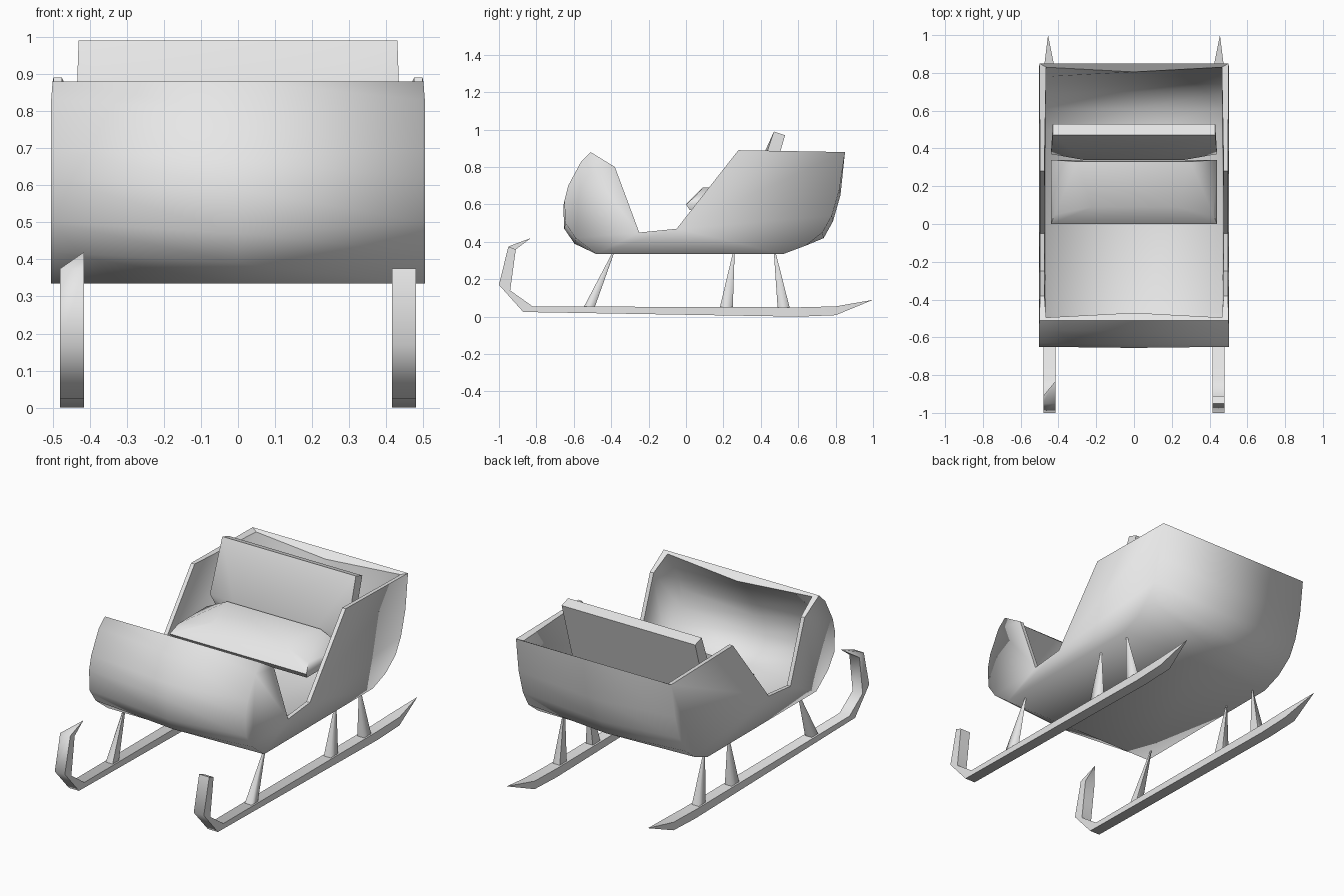
import bpy
import bmesh

cube = bpy.data.objects.get("Cube")
if cube:
    bpy.data.objects.remove(cube, do_unlink=True)

# One pale grey for every part
grey = bpy.data.materials.new("pale_grey")
grey.use_nodes = True
grey.diffuse_color = (0.8, 0.8, 0.8, 1)
grey.node_tree.nodes["Principled BSDF"].inputs["Base Color"].default_value = (0.8, 0.8, 0.8, 1)


def finish(bm, name, angle=None):
    """Turn a bmesh into a shaded object."""
    bmesh.ops.recalc_face_normals(bm, faces=bm.faces)
    mesh = bpy.data.meshes.new(name)
    bm.to_mesh(mesh)
    bm.free()
    mesh.materials.append(grey)
    obj = bpy.data.objects.new(name, mesh)
    bpy.context.collection.objects.link(obj)
    if angle:
        bpy.ops.object.select_all(action='DESELECT')
        obj.select_set(True)
        bpy.context.view_layer.objects.active = obj
        bpy.ops.object.shade_smooth_by_angle(angle=angle)
    return obj


def hull_of(name, points, angle, mirror=False):
    """Convex solid around a few points, optionally mirrored in x."""
    bm = bmesh.new()
    for x, y, z in points:
        bm.verts.new((x, y, z))
        if mirror:
            bm.verts.new((-x, y, z))
    result = bmesh.ops.convex_hull(bm, input=bm.verts)
    spare = [g for g in result["geom_interior"] if isinstance(g, bmesh.types.BMVert)]
    bmesh.ops.delete(bm, geom=spare, context='VERTS')
    return finish(bm, name, angle)


# Sleigh body: outer and inner profiles (y, z) from dash over floor to back
OUTER = [(-.51, .88), (-.56, .83), (-.63, .70), (-.65, .62), (-.645, .50), (-.59, .42),
         (-.48, .335), (.52, .335), (.64, .38), (.73, .45), (.78, .54), (.82, .68), (.85, .88)]
INNER = [(-.495, .87), (-.53, .81), (-.60, .69), (-.615, .62), (-.61, .52), (-.56, .44),
         (-.47, .365), (.50, .365), (.61, .40), (.69, .47), (.74, .56), (.78, .69), (.83, .87)]
RIM = [(.28, .89), (-.05, .47), (-.25, .45), (-.38, .80)]
N = len(OUTER)
FRONT_FOOT, BACK_FOOT = 6, 7   # where the floor meets the dash and the back


def build_body():
    bm = bmesh.new()

    def column(points, x, lip):
        verts = []
        for i, (y, z) in enumerate(points):
            end = i in (0, N - 1)
            if x == 0:
                # the middle column sags a little and bulges outward
                if end:
                    y += -lip if y > 0 else lip
                    z -= lip
                elif z > .4:
                    y += .006 if y > 0 else -.006
                    z -= .03
            px = x if end or abs(x) < .48 else x * 1.008
            verts.append(bm.verts.new((px, y, z)))
        return verts

    out = {s: column(OUTER, s * .5, 0) for s in (-1, 0, 1)}
    inn = {s: column(INNER, s * .465, .025) for s in (-1, 0, 1)}
    # floor, dash and back panels
    for strip in (out, inn):
        for a, b in ((-1, 0), (0, 1)):
            for i in range(N - 1):
                bm.faces.new((strip[a][i], strip[a][i + 1], strip[b][i + 1], strip[b][i]))
    lips = []
    for a, b in ((-1, 0), (0, 1)):
        for i in (0, N - 1):
            lips.append(bm.faces.new((out[a][i], out[b][i], inn[b][i], inn[a][i])))
    # side walls: dash cheek, low doorway and back cheek, then the rim between skins
    for s in (-1, 1):
        loops = []
        for side, x in ((out[s], .498), (inn[s], .475)):
            rim = [bm.verts.new((s * x, y, z)) for y, z in RIM]
            bm.faces.new(side[:FRONT_FOOT + 1] + rim[2:])
            bm.faces.new((side[FRONT_FOOT], side[BACK_FOOT], rim[1], rim[2]))
            bm.faces.new(side[BACK_FOOT:] + rim[:2])
            loops.append([side[-1]] + rim + [side[0]])
        o, n = loops
        for i in range(len(o) - 1):
            lips.append(bm.faces.new((o[i], o[i + 1], n[i + 1], n[i])))
    # soft corners everywhere except along the rim
    for f in bm.faces:
        f.smooth = True
    for f in lips:
        f.smooth = False
        for e in f.edges:
            e.smooth = False
    return finish(bm, "sleigh_body")


build_body()

# Padded seat and backrest
hull_of("seat_cushion", [
    (.44, .0, .60), (.43, .02, .57), (.22, .09, .69), (.42, .05, .645),
    (.30, .33, .70), (.44, .34, .63), (.43, .34, .57)], .9, True)
hull_of("seat_backrest", [
    (.43, .47, .99), (.43, .53, .97), (.27, .34, .70), (.44, .37, .69),
    (.43, .42, .60), (.25, .36, .60)], .9, True)

# Runners: (lower y, lower z, upper y, upper z) from curl to tail
STATIONS = [(-.95, .375, -.91, .36), (-1, .17, -.94, .14), (-.87, .025, -.82, .055),
            (.6, 0, .6, .05), (.8, .008, .8, .055)]


def build_runner(name, s, hooked):
    bm = bmesh.new()
    inner, outer = s * .415, s * .48
    rings = []
    for y0, z0, y1, z1 in STATIONS:
        rings.append([bm.verts.new(p) for p in (
            (inner, y0, z0), (outer, y0, z0), (outer, y1, z1), (inner, y1, z1))])
    for a, b in zip(rings, rings[1:]):
        for i in range(4):
            j = (i + 1) % 4
            bm.faces.new((a[i], a[j], b[j], b[i]))

    def spike(ring, point):
        tip = bm.verts.new(point)
        for i in range(4):
            bm.faces.new((ring[i], ring[(i + 1) % 4], tip))

    spike(rings[-1], (s * .455, 1, .09))
    if hooked:
        spike(rings[0], (inner, -.83, .42))
    else:
        bm.faces.new(rings[0])
    finish(bm, name, 1.2)


# Struts: (base front y, base back y, tip y)
STRUTS = {"front": (-.55, -.49, -.39), "middle": (.18, .25, .255), "rear": (.49, .555, .475)}

for side, s in (("left", 1), ("right", -1)):
    build_runner(side + "_runner", s, s < 0)
    for place, (y0, y1, tip) in STRUTS.items():
        base = [(s * x, y, .045) for x in (.425, .47) for y in (y0, y1)]
        top = [(s * .45, tip - .005, .34), (s * .45, tip + .005, .34), (s * .455, tip, .34)]
        hull_of(f"{side}_{place}_strut", base + top, .9)
